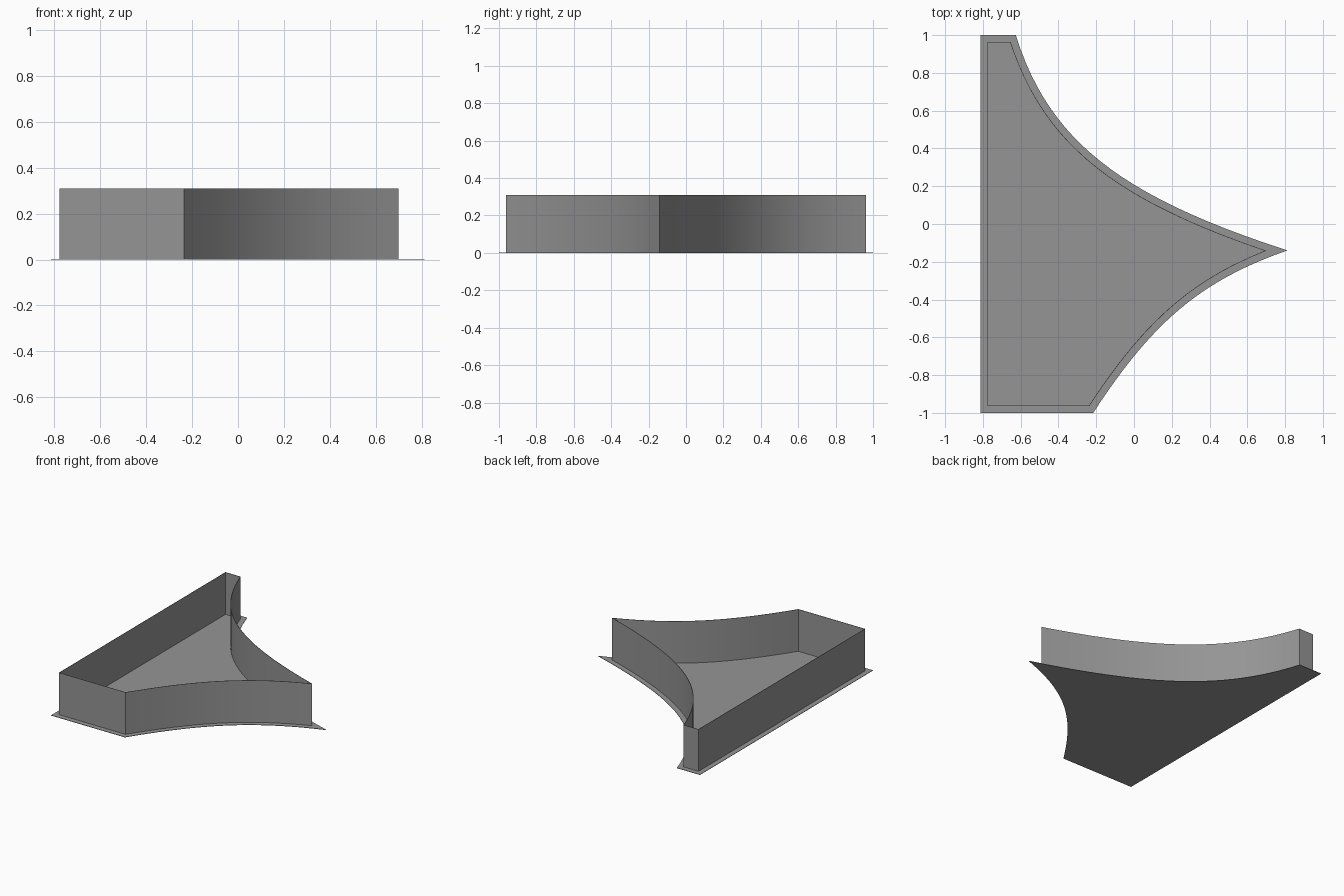
import bpy, bmesh
from mathutils import Vector

if "Cube" in bpy.data.objects:
    bpy.data.objects.remove(bpy.data.objects["Cube"])

SEG = 24      # segments per curved side
INSET = 0.037 # wall distance from the base edge
BASE = 0.003  # base sheet thickness
WALL = 0.003  # wall thickness
HEIGHT = 0.31

grey = bpy.data.materials.new("dark_grey")
grey.diffuse_color = (0.3, 0.3, 0.3, 1)
grey.use_nodes = True
grey.node_tree.nodes["Principled BSDF"].inputs["Base Color"].default_value = grey.diffuse_color


def curve(a, c, b, w):
    """Weighted quadratic curve from a to b pulled towards c, without its end."""
    a, b, c = Vector(a), Vector(b), Vector(c)
    pts = []
    for i in range(SEG):
        t = i / SEG
        ka, kc, kb = (1 - t) ** 2, 2 * w * t * (1 - t), t * t
        pts.append((a * ka + c * kc + b * kb) / (ka + kc + kb))
    return pts


def inset(pts, d):
    """Mitred inward offset of a counter-clockwise loop."""
    out = []
    for i, p in enumerate(pts):
        u = (p - pts[i - 1]).normalized()
        v = (pts[(i + 1) % len(pts)] - p).normalized()
        n1, n2 = Vector((-u.y, u.x)), Vector((-v.y, v.x))
        out.append(p + (n1 + n2) * (d / (1 + n1.dot(n2))))
    return out


def build(name, rings, capped):
    """Join rings of (points, z) by side faces; cap the ends or close the cycle."""
    bm = bmesh.new()
    rows = [[bm.verts.new((p.x, p.y, z)) for p in pts] for pts, z in rings]
    for r in range(len(rows) - 1 if capped else len(rows)):
        a, b = rows[r], rows[(r + 1) % len(rows)]
        for i in range(len(a)):
            j = (i + 1) % len(a)
            bm.faces.new((a[i], a[j], b[j], b[i]))
    if capped:
        caps = [bm.faces.new(rows[0][::-1]), bm.faces.new(rows[-1])]
        bmesh.ops.triangulate(bm, faces=caps)
    mesh = bpy.data.meshes.new(name)
    bm.to_mesh(mesh)
    bm.free()
    mesh.materials.append(grey)
    ob = bpy.data.objects.new(name, mesh)
    bpy.context.collection.objects.link(ob)
    bpy.ops.object.select_all(action='DESELECT')
    bpy.context.view_layer.objects.active = ob
    ob.select_set(True)
    bpy.ops.object.shade_smooth_by_angle()


# Outline: straight back and ends, two concave sides meeting at a point
tip = (0.812, -0.14)
outline = [Vector((-0.813, 1)), Vector((-0.813, -1))]
outline += curve((-0.216, -1), (0.205, -0.352), tip, 1.28)
tip_index = len(outline)
outline += curve(tip, (-0.39, 0.25), (-0.626, 1), 1.25)
outline.append(Vector((-0.626, 1)))

# Flat base sheet
build("base_sheet", [(outline, 0), (outline, BASE)], True)

# Thin upright wall, open at the top; drop offset points that overshoot the tip
outer = inset(outline, INSET)
end = outer[tip_index]
outer = [p for p in outer if p is end or p.x < end.x - 0.02]
inner = inset(outer, WALL)
low = BASE / 2
build("wall", [(outer, low), (outer, HEIGHT), (inner, HEIGHT), (inner, low)], False)
